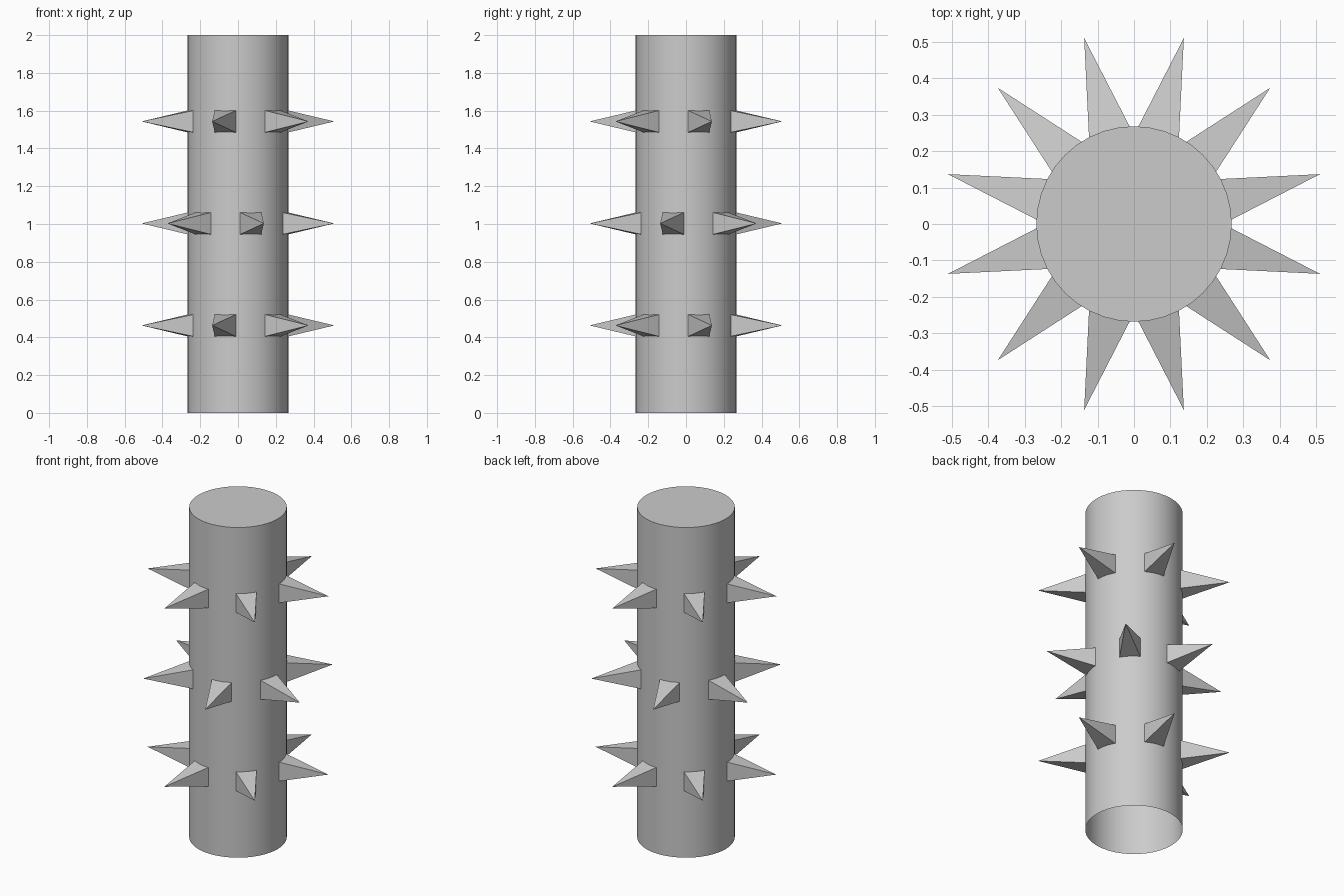
import bpy, bmesh
from math import radians
from mathutils import Matrix

if "Cube" in bpy.data.objects:
    bpy.data.objects.remove(bpy.data.objects["Cube"])

RADIUS, HEIGHT = 0.268, 2.0
TIP, BASE, HALF = 0.528, 0.26, 0.058


def make_object(name, bm):
    mesh = bpy.data.meshes.new(name)
    bm.to_mesh(mesh)
    bm.free()
    obj = bpy.data.objects.new(name, mesh)
    bpy.context.collection.objects.link(obj)
    return obj


# Pillar: smooth cylinder, closed on top and open underneath
bm = bmesh.new()
bmesh.ops.create_cone(bm, cap_ends=True, segments=40, radius1=RADIUS, radius2=RADIUS,
                      depth=HEIGHT, matrix=Matrix.Translation((0, 0, HEIGHT / 2)))
bottom = [f for f in bm.faces if f.normal.z < -0.9]
bmesh.ops.delete(bm, geom=bottom, context='FACES_ONLY')
for f in bm.faces:
    f.smooth = f.normal.z < 0.5
for e in bm.edges:
    if any(f.normal.z > 0.5 for f in e.link_faces):
        e.smooth = False
make_object("pillar", bm)


# Ring of six square spikes pointing outwards
def spike_ring(name, z, start):
    bm = bmesh.new()
    for k in range(6):
        turn = Matrix.Rotation(radians(start + 60 * k), 4, 'Z')
        place = Matrix.Translation((0, 0, z)) @ turn
        corners = [bm.verts.new(place @ Matrix.Translation((BASE, y, h)).translation)
                   for y, h in ((-HALF, -HALF), (HALF, -HALF), (HALF, HALF), (-HALF, HALF))]
        tip = bm.verts.new(place @ Matrix.Translation((TIP, 0, 0)).translation)
        for i in range(4):
            bm.faces.new((corners[i], corners[(i + 1) % 4], tip))
        bm.faces.new(corners[::-1])
    bmesh.ops.recalc_face_normals(bm, faces=bm.faces)
    make_object(name, bm)


# Neighbouring rings are staggered by half a step
spike_ring("lower_spikes", 0.463, 15)
spike_ring("middle_spikes", 1.003, 45)
spike_ring("upper_spikes", 1.543, 15)
